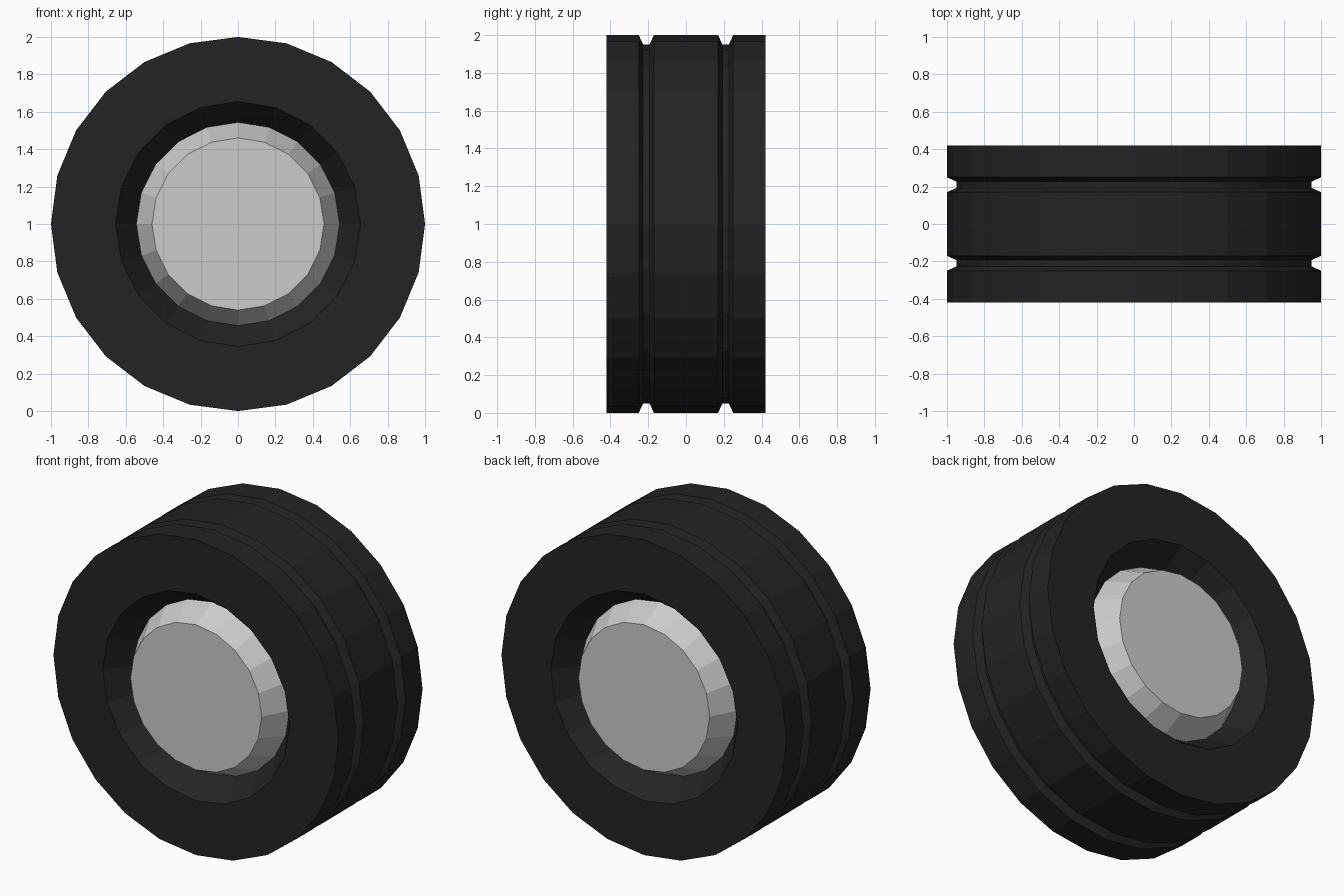
import bpy, bmesh, math

if "Cube" in bpy.data.objects:
    bpy.data.objects.remove(bpy.data.objects["Cube"])


def lathe(name, half_profile, sides):
    """Spin a (radius, y) profile, mirrored in y, round the y axis at z = 1."""
    profile = half_profile + [(r, -y) for r, y in reversed(half_profile)]
    bm = bmesh.new()
    rings = []
    for r, y in profile:
        rings.append([bm.verts.new((r * math.sin(2 * math.pi * i / sides), y,
                                    1 + r * math.cos(2 * math.pi * i / sides)))
                      for i in range(sides)])
    for a, b in zip(rings, rings[1:]):
        for i in range(sides):
            j = (i + 1) % sides
            bm.faces.new((a[i], a[j], b[j], b[i]))
    bm.faces.new(rings[0])
    bm.faces.new(rings[-1])
    bmesh.ops.recalc_face_normals(bm, faces=bm.faces)
    mesh = bpy.data.meshes.new(name)
    bm.to_mesh(mesh)
    bm.free()
    obj = bpy.data.objects.new(name, mesh)
    bpy.context.collection.objects.link(obj)
    return obj


# tyre body with two tread grooves
tyre = lathe("tyre", [(1, -0.42), (1, -0.25), (0.95, -0.227),
                      (0.95, -0.193), (1, -0.17)], 24)
rubber = bpy.data.materials.new("rubber")
rubber.diffuse_color = (0.018, 0.017, 0.017, 1)
rubber.use_nodes = True
rubber.node_tree.nodes["Principled BSDF"].inputs["Base Color"].default_value = rubber.diffuse_color
tyre.data.materials.append(rubber)

# hourglass opening through the tyre
cutter = lathe("opening_cutter", [(0.711, -0.5), (0.5, -0.2)], 20)
cutter.data.materials.append(rubber)
cutter.hide_render = True
cut = tyre.modifiers.new("opening", "BOOLEAN")
cut.operation = "DIFFERENCE"
cut.solver = "EXACT"
cut.object = cutter
bpy.context.view_layer.objects.active = tyre
bpy.ops.object.modifier_apply(modifier=cut.name)
bpy.data.objects.remove(cutter)

# hub with tapered ends flush with the tyre sides
lathe("hub", [(0.46, -0.42), (0.565, -0.22)], 20)
